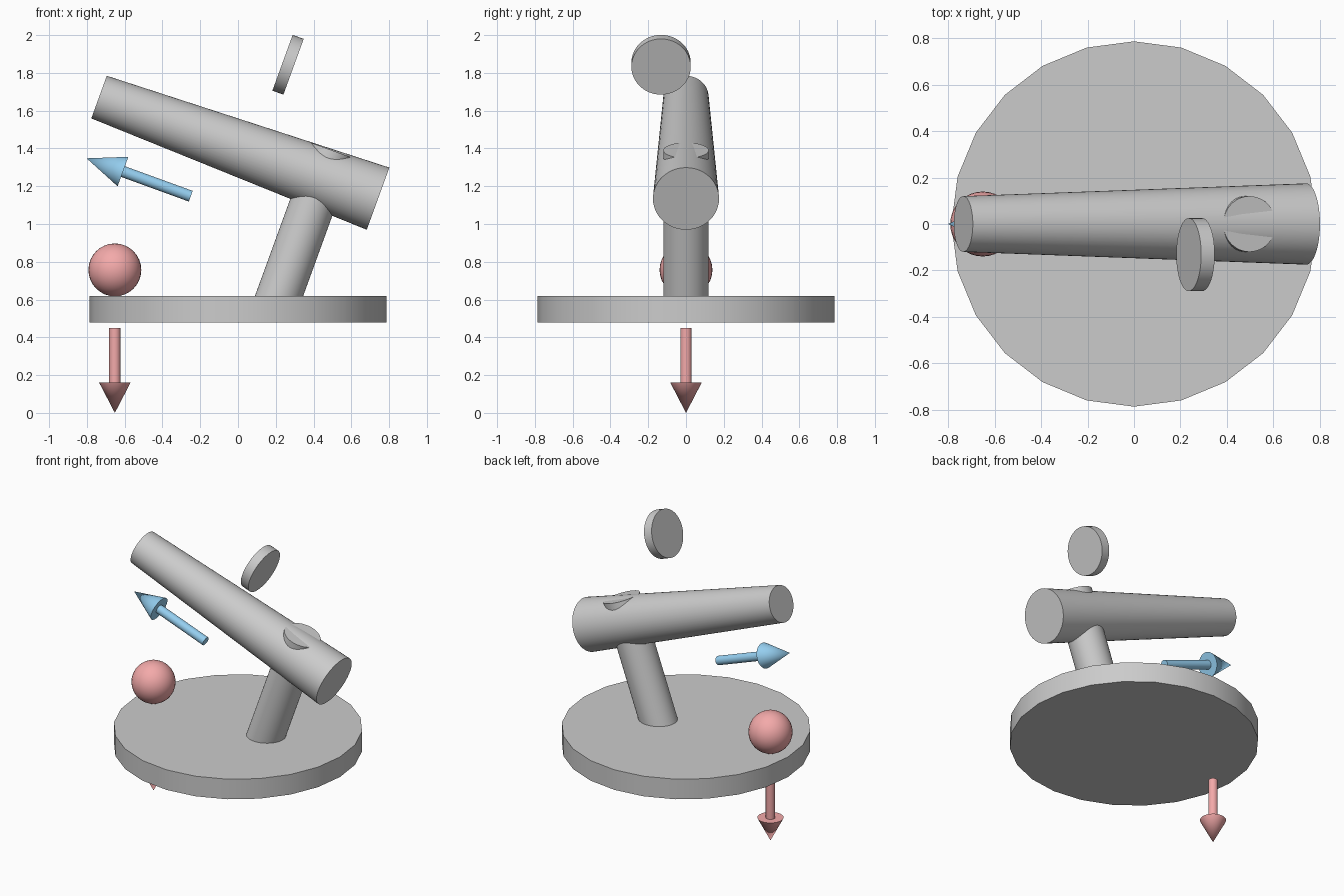
import bpy, math
from mathutils import Vector

if "Cube" in bpy.data.objects:
    bpy.data.objects.remove(bpy.data.objects["Cube"])

TILT = math.radians(20)
ALONG = Vector((math.cos(TILT), 0, -math.sin(TILT)))   # barrel axis, towards the low end
UP = Vector((math.sin(TILT), 0, math.cos(TILT)))       # post axis, square to the barrel


def material(name, colour):
    m = bpy.data.materials.new(name)
    m.diffuse_color = (*colour, 1)
    m.use_nodes = True
    m.node_tree.nodes["Principled BSDF"].inputs["Base Color"].default_value = m.diffuse_color
    return m


def finish(name, mat=None):
    ob = bpy.context.object
    ob.name = name
    bpy.ops.object.shade_smooth_by_angle(angle=math.radians(30))
    if mat:
        ob.data.materials.append(mat)
    return ob


def rod(name, a, b, r1, r2, sides=48, mat=None):
    """Round bar or cone from point a (radius r1) to point b (radius r2)."""
    a, b = Vector(a), Vector(b)
    d = b - a
    bpy.ops.mesh.primitive_cone_add(
        vertices=sides, radius1=r1, radius2=r2, depth=d.length,
        location=(a + b) / 2, rotation=d.to_track_quat('Z', 'Y').to_euler())
    return finish(name, mat)


def arrow(name, tail, direction, length, head, mat):
    tail, direction = Vector(tail), Vector(direction).normalized()
    neck = tail + direction * (length - head)
    rod(name + "_shaft", tail, neck, 0.03, 0.03, 32, mat)
    rod(name + "_head", neck, tail + direction * length, 0.083, 0, 32, mat)


red = material("soft_red", (0.9, 0.4, 0.4))
blue = material("soft_blue", (0.3, 0.62, 0.87))

# Round base plate, 24 sides
bpy.ops.mesh.primitive_cylinder_add(vertices=24, radius=0.787, depth=0.14,
                                    location=(0, 0, 0.548))
finish("base_plate")

# Tapered barrel
mid = Vector((0.003, 0, 1.403))
rod("barrel", mid - ALONG * 0.786, mid + ALONG * 0.786, 0.12, 0.175)

# Leaning post that just breaks through the top of the barrel
post_top = Vector((0.498, 0, 1.39))
rod("post", post_top - UP * 0.87, post_top, 0.12, 0.12)

# Floating disc, parallel to the barrel ends
disc = Vector((0.265, -0.132, 1.843))
rod("small_disc", disc - ALONG * 0.031, disc + ALONG * 0.031, 0.157, 0.157)

# Weight ball resting on the plate
bpy.ops.mesh.primitive_uv_sphere_add(segments=32, ring_count=16, radius=0.14,
                                     location=(-0.652, 0, 0.757))
finish("weight_ball", red)

# Direction arrows
arrow("down_arrow", (-0.652, 0, 0.45), (0, 0, -1), 0.45, 0.16, red)
arrow("barrel_arrow", (-0.25, 0, 1.147), -ALONG, 0.587, 0.205, blue)
